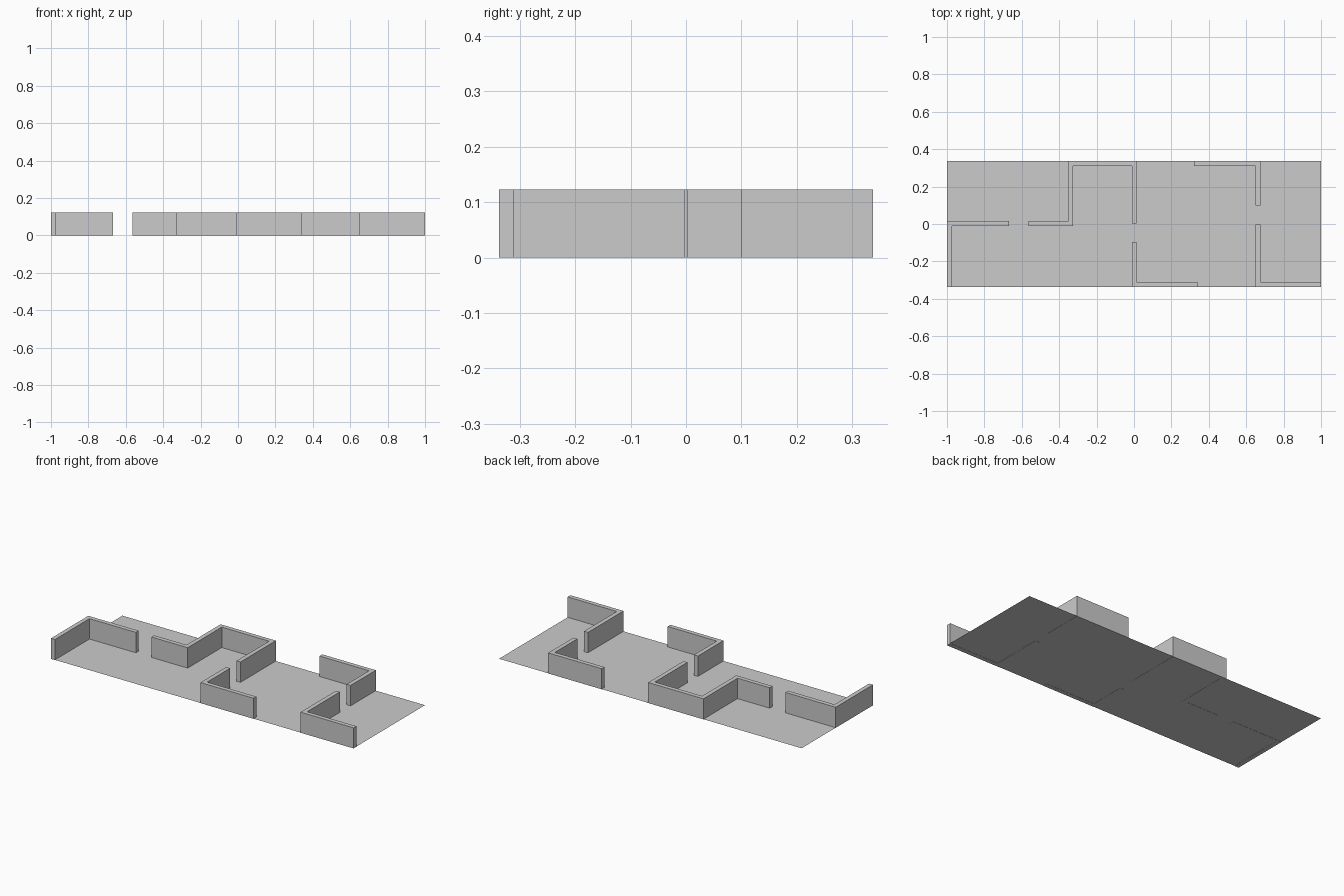
import bpy
import bmesh
from mathutils import Vector

if "Cube" in bpy.data.objects:
    bpy.data.objects.remove(bpy.data.objects["Cube"])

T = 0.026      # wall thickness
H = 0.123      # wall height
Y = 0.337      # half depth of the plan


def wall(name, path):
    """Extrude a mitred right-angled strip along a centre line."""
    pts = [Vector(p) for p in path]
    dirs = [(b - a).normalized() for a, b in zip(pts, pts[1:])]
    norms = [Vector((-d.y, d.x)) for d in dirs]
    offs = [norms[0]] + [a + b for a, b in zip(norms, norms[1:])] + [norms[-1]]
    outline = [p + o * T / 2 for p, o in zip(pts, offs)]
    outline += [p - o * T / 2 for p, o in reversed(list(zip(pts, offs)))]
    bm = bmesh.new()
    base = bm.faces.new([bm.verts.new((p.x, p.y, 0)) for p in outline])
    ext = bmesh.ops.extrude_face_region(bm, geom=[base], use_keep_orig=True)
    top = [v for v in ext["geom"] if isinstance(v, bmesh.types.BMVert)]
    bmesh.ops.translate(bm, verts=top, vec=(0, 0, H))
    bmesh.ops.recalc_face_normals(bm, faces=bm.faces)
    mesh = bpy.data.meshes.new(name)
    bm.to_mesh(mesh)
    bm.free()
    bpy.context.collection.objects.link(bpy.data.objects.new(name, mesh))


# Thin floor sheet
bpy.ops.mesh.primitive_plane_add(size=2, location=(0, 0, 0.001))
floor = bpy.context.object
floor.name = "floor"
floor.scale = (1, Y, 1)

back, front = Y - T / 2, -Y + T / 2
left, hall, mid, right = -1 + T / 2, -0.338, 0.001, 0.662
row = 0.002

# Left room wall, stopping at the doorway
wall("left_wall", [(left, -Y), (left, row), (-0.667, row)])
# Stepped wall around the second room
wall("stepped_wall", [(-0.564, row), (hall, row), (hall, back),
                      (mid, back), (mid, 0.003)])
# Corner walls either side of the remaining doorways
wall("middle_front_wall", [(mid, -0.095), (mid, front), (0.339, front)])
wall("right_back_wall", [(0.321, back), (right, back), (right, 0.099)])
wall("right_front_wall", [(right, -0.002), (right, front), (1, front)])
